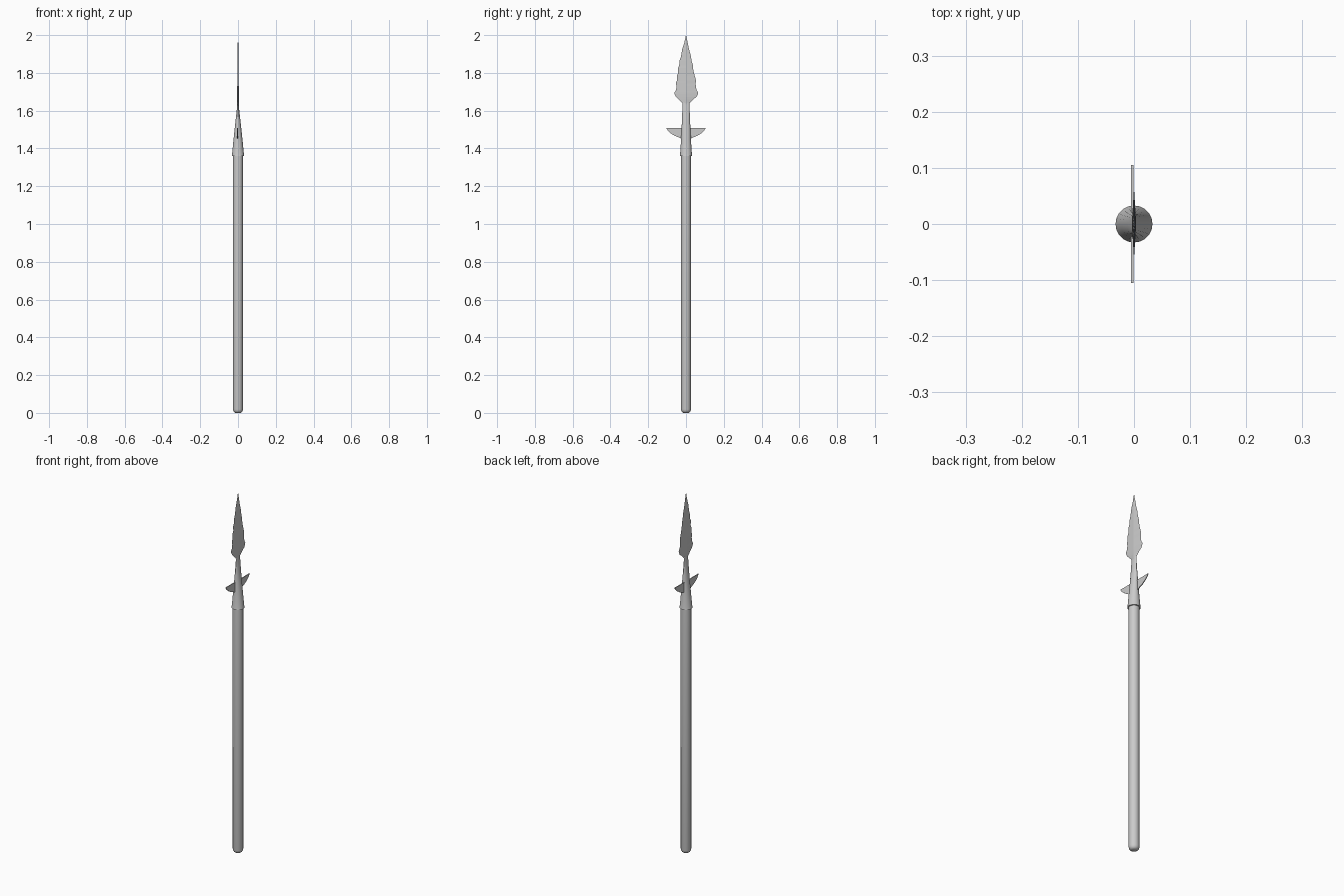
import bpy, bmesh, math

if "Cube" in bpy.data.objects:
    bpy.data.objects.remove(bpy.data.objects["Cube"])

SIDES = 20


def make_object(name, verts, faces, angle=None):
    mesh = bpy.data.meshes.new(name)
    mesh.from_pydata(verts, [], faces)
    bm = bmesh.new()
    bm.from_mesh(mesh)
    bmesh.ops.recalc_face_normals(bm, faces=bm.faces)
    bm.to_mesh(mesh)
    bm.free()
    obj = bpy.data.objects.new(name, mesh)
    bpy.context.collection.objects.link(obj)
    if angle:
        bpy.ops.object.select_all(action='DESELECT')
        bpy.context.view_layer.objects.active = obj
        obj.select_set(True)
        bpy.ops.object.shade_smooth_by_angle(angle=math.radians(angle))
    return obj


def loft(name, rings):
    """Stack of elliptical rings (z, x radius, y radius), capped at both ends."""
    verts = [(rx * math.cos(2 * math.pi * i / SIDES),
              ry * math.sin(2 * math.pi * i / SIDES), z)
             for z, rx, ry in rings for i in range(SIDES)]
    faces = []
    for k in range(len(rings) - 1):
        for i in range(SIDES):
            a, b = k * SIDES + i, k * SIDES + (i + 1) % SIDES
            faces.append((a, b, b + SIDES, a + SIDES))
    faces.append(tuple(range(SIDES)))
    faces.append(tuple(range(len(verts) - SIDES, len(verts))))
    return make_object(name, verts, faces, 35)


# Round wooden shaft with a rounded butt
loft("shaft", [(0, .014, .014), (.004, .020, .020), (.010, .0245, .0245),
               (.019, .0265, .0265), (1.37, .0265, .0265)])

# Socket: round at the shaft, flattening towards the blade
loft("socket", [(1.36, .033, .033), (1.372, .031, .031), (1.45, .0235, .026),
                (1.55, .0125, .0215), (1.61, .006, .019), (1.645, .0025, .017)])

# Chipped blade: z, left edge, right edge, half thickness of the central ridge
rows = [(1.625, -.017, .017, .004), (1.640, -.020, .018, .004),
        (1.660, -.040, .038, .004), (1.672, -.052, .055, .004),
        (1.688, -.061, .063, .004), (1.697, -.060, .064, .004),
        (1.708, -.053, .056, .004), (1.730, -.050, .052, .004),
        (1.745, -.054, .051, .0035), (1.760, -.048, .053, .0035),
        (1.785, -.048, .046, .003), (1.800, -.041, .042, .003),
        (1.825, -.043, .037, .003), (1.840, -.036, .037, .0025),
        (1.865, -.034, .029, .0025), (1.885, -.027, .027, .002),
        (1.925, -.020, .016, .0018), (1.960, -.009, .009, .0014)]
verts = []
for z, left, right, t in rows:
    verts += [(0, left, z), (t, 0, z), (0, right, z), (-t, 0, z)]
faces = [(0, 1, 2, 3)]
for k in range(len(rows) - 1):
    for i in range(4):
        a, b = 4 * k + i, 4 * k + (i + 1) % 4
        faces.append((a, b, b + 4, a + 4))
tip = len(verts)
verts.append((0, 0, 2.0))
faces += [(tip - 4 + i, tip - 4 + (i + 1) % 4, tip) for i in range(4)]
make_object("blade", verts, faces)

# Pair of side lugs: flat top, curved underside
profile = [(.01, 1.507), (.105, 1.508), (.094, 1.492), (.078, 1.478),
           (.060, 1.467), (.042, 1.460), (.030, 1.454), (.01, 1.450)]
n = len(profile)
for name, side in (("lug_left", -1), ("lug_right", 1)):
    verts = [(x, side * y, z) for x in (-.005, -.001) for y, z in profile]
    faces = [tuple(range(n)), tuple(range(n, 2 * n))]
    faces += [(i, (i + 1) % n, (i + 1) % n + n, i + n) for i in range(n)]
    make_object(name, verts, faces)
